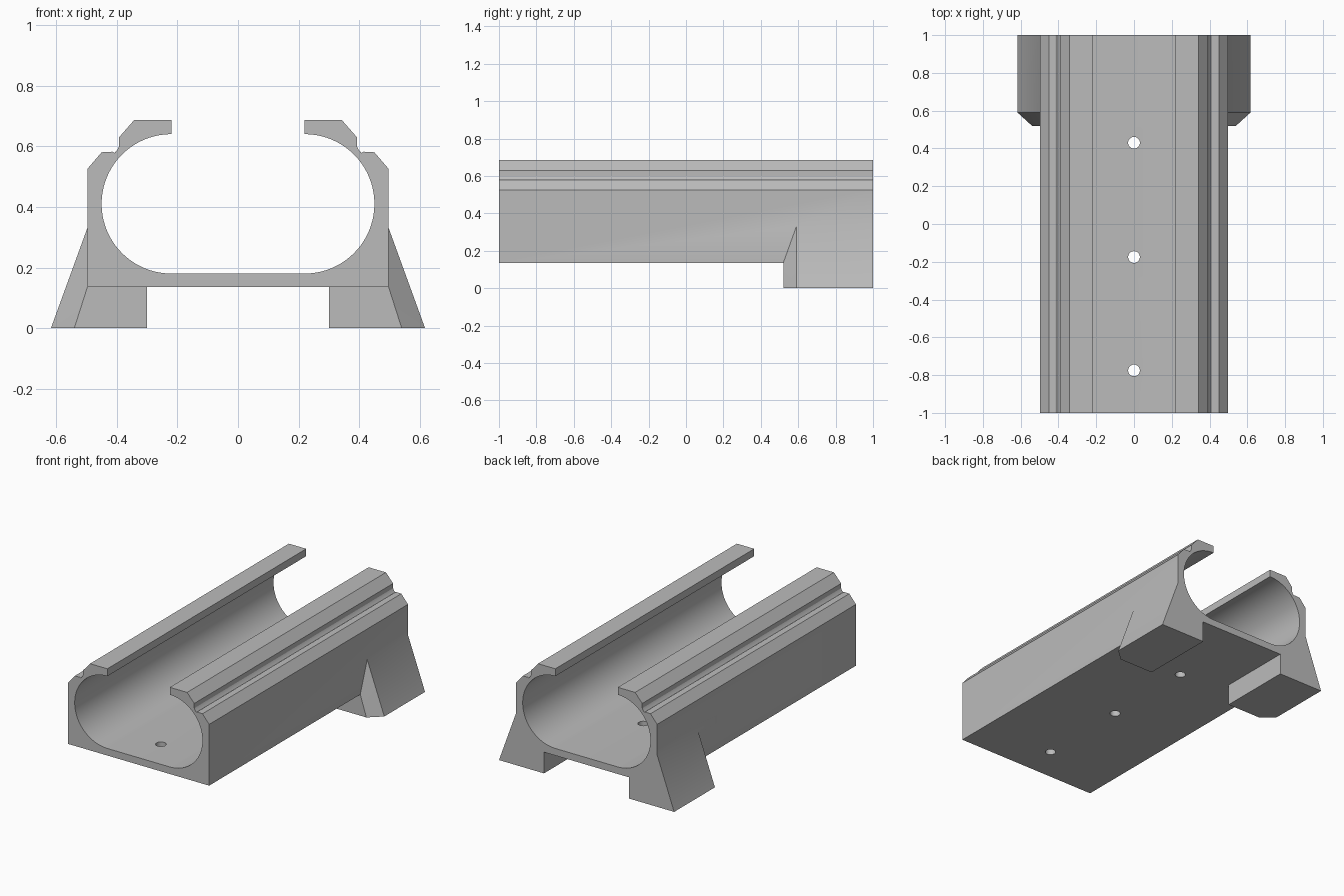
import bpy, bmesh
from math import cos, sin, pi

cube = bpy.data.objects.get("Cube")
if cube:
    bpy.data.objects.remove(cube, do_unlink=True)

grey = bpy.data.materials.new("plain_grey")
grey.use_nodes = True
colour = (0.5, 0.5, 0.5, 1)
grey.diffuse_color = colour
grey.node_tree.nodes["Principled BSDF"].inputs["Base Color"].default_value = colour


def make_object(name, bm):
    bmesh.ops.recalc_face_normals(bm, faces=bm.faces)
    mesh = bpy.data.meshes.new(name)
    bm.to_mesh(mesh)
    bm.free()
    mesh.materials.append(grey)
    obj = bpy.data.objects.new(name, mesh)
    bpy.context.collection.objects.link(obj)
    return obj


def combine(target, tool, operation):
    mod = target.modifiers.new(tool.name, "BOOLEAN")
    mod.operation = operation
    mod.solver = "EXACT"
    mod.object = tool
    bpy.context.view_layer.objects.active = target
    bpy.ops.object.modifier_apply(modifier=mod.name)
    bpy.data.objects.remove(tool, do_unlink=True)


# Open channel: half cross-section (outer wall, groove, lip, round bore), mirrored
FLOOR, WALL = 0.135, 0.497
BORE_X, BORE_Z, BORE_R = 0.22, 0.41, 0.23
half = [(WALL, FLOOR), (WALL, 0.525), (0.45, 0.58), (0.415, 0.582), (0.407, 0.578),
        (0.398, 0.588), (0.392, 0.6), (0.392, 0.63), (0.342, 0.687), (BORE_X, 0.687)]
STEPS = 40
for i in range(STEPS + 1):
    a = pi / 2 - pi * i / STEPS
    half.append((BORE_X + BORE_R * cos(a), BORE_Z + BORE_R * sin(a)))
profile = half + [(-x, z) for x, z in reversed(half)]

bm = bmesh.new()
face = bm.faces.new([bm.verts.new((x, -1, z)) for x, z in profile])
extruded = bmesh.ops.extrude_face_region(bm, geom=[face])["geom"]
bmesh.ops.translate(bm, vec=(0, 2, 0),
                    verts=[v for v in extruded if isinstance(v, bmesh.types.BMVert)])
channel = make_object("channel_with_feet", bm)

# Flared rear feet with a chamfered front corner
INNER, FRONT, CORNER, TOP, FLARE = 0.3, 0.52, 0.59, 0.33, 0.617
for name, side in (("left_foot", 1), ("right_foot", -1)):
    bm = bmesh.new()
    points = [(FLARE, CORNER, 0), (0.54, FRONT, 0), (WALL, CORNER, TOP),
              (WALL, FRONT, FLOOR), (FLARE, 1, 0), (WALL, 1, TOP)]
    points += [(INNER, y, z) for y in (FRONT, 1) for z in (0, FLOOR)]
    for x, y, z in points:
        bm.verts.new((side * x, y, z))
    bmesh.ops.convex_hull(bm, input=bm.verts)
    bmesh.ops.dissolve_limit(bm, angle_limit=0.01, verts=bm.verts, edges=bm.edges)
    combine(channel, make_object(name, bm), "UNION")

# Three screw holes through the floor
for y in (0.43, -0.175, -0.775):
    bpy.ops.mesh.primitive_cylinder_add(vertices=32, radius=0.031, depth=0.2,
                                        location=(0, y, 0.16))
    cutter = bpy.context.object
    cutter.name = "hole_cutter"
    cutter.hide_render = True
    cutter.data.materials.append(grey)
    combine(channel, cutter, "DIFFERENCE")

# Smooth bore, crisp edges elsewhere
bpy.ops.object.select_all(action="DESELECT")
channel.select_set(True)
bpy.context.view_layer.objects.active = channel
bpy.ops.object.shade_smooth_by_angle(angle=pi / 9)
